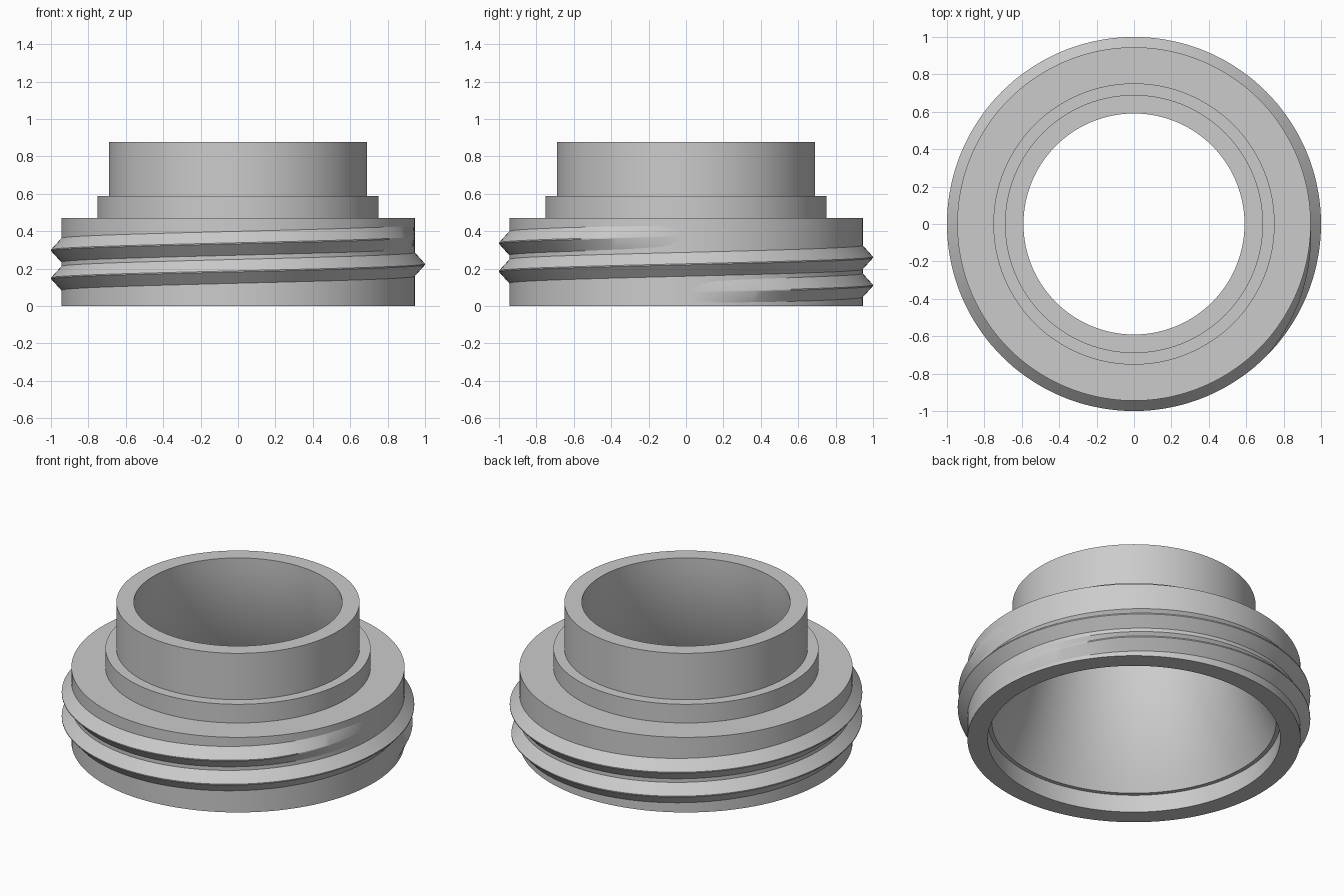
import bpy, bmesh
from math import radians, cos, sin, tau

if "Cube" in bpy.data.objects:
    bpy.data.objects.remove(bpy.data.objects["Cube"], do_unlink=True)

SEGMENTS = 144
BODY_R = 0.945
CREST_R = 1.0
PITCH = 0.15
TURNS = 2
START_Z = 0.073
FADE = radians(45)
TOP = 0.877
LEDGE = 0.11
BORE_R = 0.591
FLARE = 0.215
BORE_STEPS = 12

grey = bpy.data.materials.new("plain grey")
grey.use_nodes = True
colour = (0.6, 0.6, 0.6, 1)
grey.diffuse_color = colour
grey.node_tree.nodes["Principled BSDF"].inputs["Base Color"].default_value = colour


def ring(bm, profile, angle, rise=0.0):
    """Place a radius/height profile at one angle around the axis."""
    return [bm.verts.new((r * cos(angle), r * sin(angle), z + rise)) for r, z in profile]


def bridge(bm, a, b):
    n = len(a)
    for i in range(n):
        j = (i + 1) % n
        bm.faces.new((a[i], b[i], b[j], a[j]))


def finish(bm, name):
    bmesh.ops.recalc_face_normals(bm, faces=bm.faces)
    mesh = bpy.data.meshes.new(name)
    bm.to_mesh(mesh)
    bm.free()
    obj = bpy.data.objects.new(name, mesh)
    obj.data.materials.append(grey)
    bpy.context.collection.objects.link(obj)
    bpy.ops.object.select_all(action="DESELECT")
    obj.select_set(True)
    bpy.context.view_layer.objects.active = obj
    bpy.ops.object.shade_smooth_by_angle(angle=radians(25))


# Stepped collar with a counterbore and a bore that flares towards the bottom
collar = [(0.83, 0), (BODY_R, 0), (BODY_R, 0.47), (0.752, 0.47), (0.752, 0.587),
          (0.69, 0.587), (0.69, TOP)]
for i in range(BORE_STEPS + 1):
    t = i / BORE_STEPS
    collar.append((BORE_R + FLARE * t * t, TOP + (LEDGE - TOP) * t))
collar.append((0.83, LEDGE))
bm = bmesh.new()
rings = [ring(bm, collar, tau * i / SEGMENTS) for i in range(SEGMENTS)]
for i in range(SEGMENTS):
    bridge(bm, rings[i], rings[(i + 1) % SEGMENTS])
finish(bm, "collar_body")

# Helical thread whose crest sinks into the body at both ends
bm = bmesh.new()
steps = SEGMENTS * TURNS
root = BODY_R - 0.002
rings = []
for i in range(steps + 1):
    angle = tau * i / SEGMENTS
    fade = min(1, angle / FADE, (tau * TURNS - angle) / FADE)
    crest = root + (CREST_R - root) * fade
    thread = [(0.92, -0.066), (root, -0.066), (crest, -0.003),
              (crest, 0.003), (root, 0.066), (0.92, 0.066)]
    rings.append(ring(bm, thread, angle, START_Z + PITCH * i / SEGMENTS))
for a, b in zip(rings, rings[1:]):
    bridge(bm, a, b)
bm.faces.new(rings[0])
bm.faces.new(rings[-1])
finish(bm, "screw_thread")
